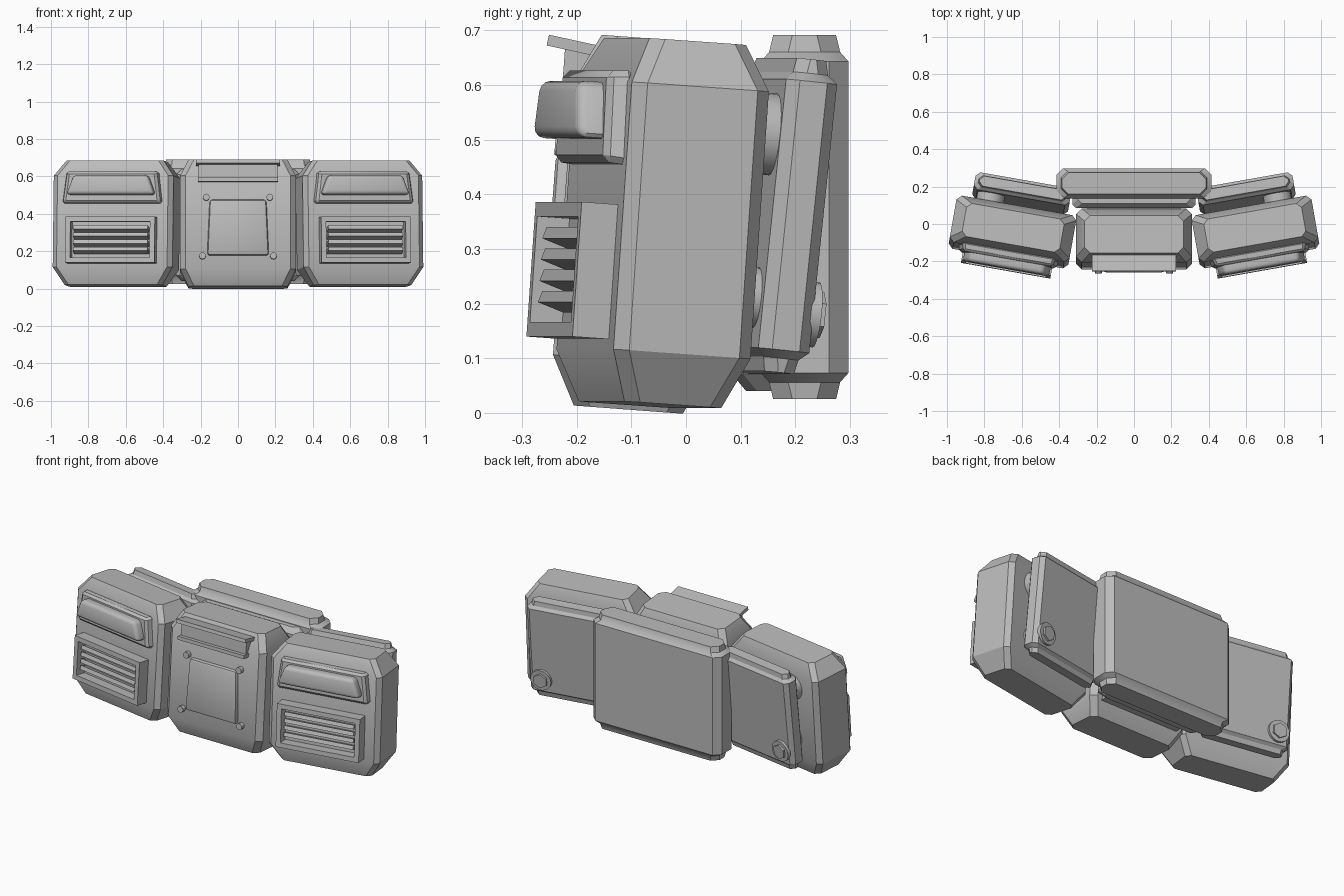
import bpy, bmesh
from math import radians
from mathutils import Matrix, Vector

cube = bpy.data.objects.get("Cube")
if cube:
    bpy.data.objects.remove(cube, do_unlink=True)

GREY = (0.5, 0.5, 0.5, 1)
mat = bpy.data.materials.new("plain_grey")
mat.use_nodes = True
mat.diffuse_color = GREY
mat.node_tree.nodes["Principled BSDF"].inputs["Base Color"].default_value = GREY


def T(x, y, z):
    return Matrix.Translation((x, y, z))


def R(deg, axis):
    return Matrix.Rotation(radians(deg), 4, axis)


def finish(name, bm, frame, mirror):
    """Place the mesh in its frame, shade it and mirror it if it is paired."""
    bmesh.ops.recalc_face_normals(bm, faces=bm.faces)
    bm.transform(frame)
    me = bpy.data.meshes.new(name)
    bm.to_mesh(me)
    bm.free()
    me.materials.append(mat)
    for p in me.polygons:
        p.use_smooth = True
    me.set_sharp_from_angle(angle=radians(30))
    ob = bpy.data.objects.new(name, me)
    bpy.context.collection.objects.link(ob)
    if mirror:
        ob.modifiers.new("mirror", 'MIRROR').use_mirror_merge = False
    return ob


def loft(name, rings, chamfer, frame, mirror=False):
    """Stack chamfered rectangles given as (height, width, depth)."""
    bm = bmesh.new()
    last = None
    for z, w, d in rings:
        a, b, c = w / 2, d / 2, chamfer
        quarter = [(a, b - c), (a - c, b)]
        pts = quarter + [(-x, y) for x, y in reversed(quarter)]
        pts += [(-x, -y) for x, y in pts]
        ring = [bm.verts.new((x, y, z)) for x, y in pts]
        if last:
            for i in range(8):
                j = (i + 1) % 8
                bm.faces.new((last[i], last[j], ring[j], ring[i]))
        else:
            bm.faces.new(ring[::-1])
        last = ring
    bm.faces.new(last)
    return finish(name, bm, frame, mirror)


def box(name, size, frame, mirror=False, bevel=0, segments=1, top=1, front=1, recess=None):
    """Box with optional narrower top, smaller front, bevel and framed recess."""
    bm = bmesh.new()
    bmesh.ops.create_cube(bm, size=1)
    for v in bm.verts:
        if v.co.z > 0:
            v.co.x *= top
        if v.co.y < 0:
            v.co.x *= front
            v.co.z *= front
        v.co = Vector(a * b for a, b in zip(v.co, size))
    if recess:
        face = min(bm.faces, key=lambda f: f.calc_center_median().y)
        bmesh.ops.inset_region(bm, faces=[face], thickness=recess[0])
        rim = bmesh.ops.extrude_discrete_faces(bm, faces=[face])["faces"][0]
        for v in rim.verts:
            v.co.y += recess[1]
    if bevel:
        bmesh.ops.bevel(bm, geom=bm.edges[:], offset=bevel, segments=segments,
                        profile=0.5, affect='EDGES')
    return finish(name, bm, frame, mirror)


def disc(name, radius, length, frame, sides=24, mirror=False):
    """Cylinder along the depth axis."""
    bm = bmesh.new()
    bmesh.ops.create_cone(bm, cap_ends=True, segments=sides, radius1=radius,
                          radius2=radius, depth=length, matrix=R(90, 'X'))
    return finish(name, bm, frame, mirror)


# Frames: leaning centre, turned side pods, turned back plates
centre = T(0, -0.08, 0.345) @ R(-4.3, 'X')
pod = T(0.65, -0.043, 0.347) @ R(10, 'Z') @ R(-4, 'X')
plate = T(0.60, 0.163, 0.36) @ R(10, 'Z') @ R(-6, 'X')

# Main bodies
loft("centre_body", [(-0.34, 0.53, 0.20), (-0.25, 0.62, 0.29),
                     (0.25, 0.62, 0.29), (0.34, 0.53, 0.20)], 0.03, centre)
loft("side_pods", [(-0.333, 0.53, 0.18), (-0.24, 0.65, 0.255),
                   (0.25, 0.65, 0.255), (0.333, 0.53, 0.18)], 0.025, pod, True)

# Lamps on the pods
box("lamp_base", (0.55, 0.05, 0.175), pod @ T(0, -0.138, 0.185), True,
    bevel=0.012, top=0.92, front=0.95)
box("lamp", (0.48, 0.09, 0.105), pod @ T(0, -0.167, 0.195), True,
    bevel=0.02, segments=3, top=0.84)

# Louvred vents on the pods
box("vent_frame", (0.485, 0.09, 0.247), pod @ T(0, -0.15, -0.098), True,
    recess=(0.038, 0.06))
for i in range(4):
    box("vent_slat", (0.405, 0.05, 0.022),
        pod @ T(0, -0.158, -0.155 + i * 0.039) @ R(-18, 'X'), True)

# Centre hatch with corner screws
box("hatch", (0.33, 0.04, 0.30), centre @ T(0, -0.147, -0.03),
    bevel=0.016, segments=2, top=0.92)
for x, z in ((0.17, 0.132), (0.19, -0.182)):
    disc("hatch_screw", 0.018, 0.04, centre @ T(x, -0.15, z), 12, True)

# Bracket above the hatch
rail = centre @ T(0, -0.14, 0.27)
box("bracket_back", (0.42, 0.05, 0.09), rail)
box("bracket_top", (0.45, 0.10, 0.02), rail @ T(0, -0.008, 0.046) @ R(-8, 'X'))
box("bracket_bottom", (0.43, 0.06, 0.02), rail @ T(0, -0.018, -0.045))

# Spine joining the centre to the back box
box("spine_core", (0.50, 0.14, 0.52), T(0, 0.05, 0.33))
loft("spine", [(-0.30, 0.60, 0.08), (-0.27, 0.66, 0.13),
               (0.27, 0.66, 0.13), (0.30, 0.60, 0.08)], 0.02, T(0, 0.15, 0.34))

# Back box
loft("back_box", [(-0.333, 0.77, 0.115), (-0.302, 0.78, 0.13), (-0.285, 0.83, 0.16),
                  (0.285, 0.83, 0.16), (0.302, 0.78, 0.13), (0.333, 0.77, 0.115)],
     0.035, T(0, 0.217, 0.358))

# Back plates with spacers and bolts
loft("back_plates", [(-0.288, 0.47, 0.055), (-0.262, 0.48, 0.065), (-0.247, 0.52, 0.095),
                     (0.247, 0.52, 0.095), (0.262, 0.48, 0.065), (0.288, 0.47, 0.055)],
     0.022, plate, True)
disc("upper_spacer", 0.075, 0.06, plate @ T(0.16, -0.065, 0.145), mirror=True)
disc("lower_spacer", 0.055, 0.06, plate @ T(0.16, -0.06, -0.155), mirror=True)
disc("bolt_washer", 0.06, 0.02, plate @ T(0.185, 0.052, -0.175), mirror=True)
disc("bolt_head", 0.042, 0.03, plate @ T(0.185, 0.058, -0.175), 6, True)
